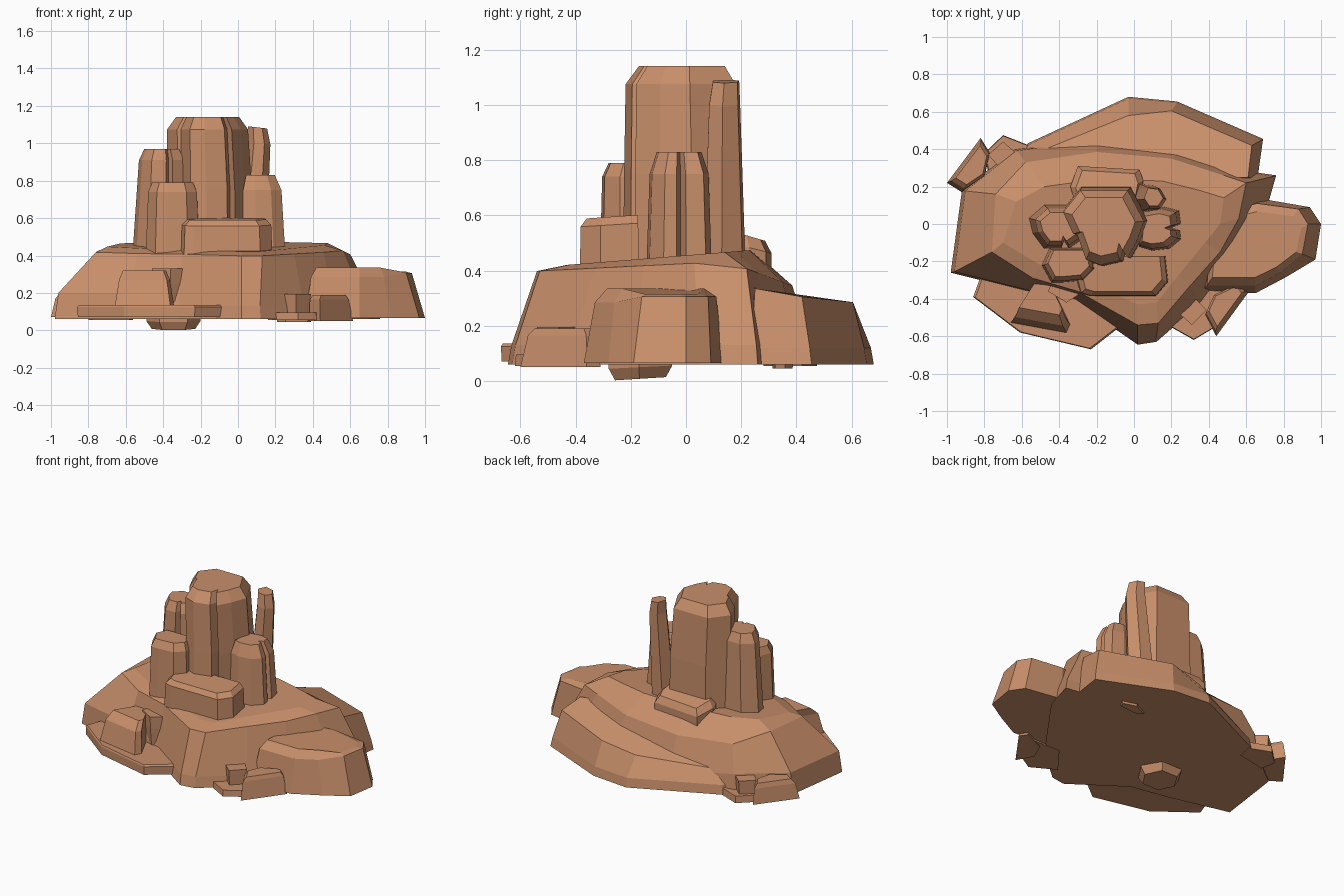
import bpy, bmesh

stone = bpy.data.materials.new("terracotta stone")
stone.diffuse_color = (0.58, 0.275, 0.145, 1)


def loft(name, rings):
    """Skin a stack of equal-length rings of 3D points and cap both ends."""
    bm = bmesh.new()
    vs = [[bm.verts.new(p) for p in r] for r in rings]
    n = len(rings[0])
    for a, b in zip(vs, vs[1:]):
        for i in range(n):
            j = (i + 1) % n
            bm.faces.new((a[i], a[j], b[j], b[i]))
    bm.faces.new(vs[0][::-1])
    bm.faces.new(vs[-1])
    bmesh.ops.recalc_face_normals(bm, faces=bm.faces)
    me = bpy.data.meshes.new(name)
    bm.to_mesh(me)
    bm.free()
    me.materials.append(stone)
    ob = bpy.data.objects.new(name, me)
    bpy.context.collection.objects.link(ob)
    return ob


def rock(name, outline, levels, tilt=(0, 0)):
    """Outline scaled about its middle; levels are (z, scale, dx, dy); tilt slopes all but the foot."""
    xs, ys = [p[0] for p in outline], [p[1] for p in outline]
    cx, cy = (min(xs) + max(xs)) / 2, (min(ys) + max(ys)) / 2
    rings = []
    for k, (z, s, dx, dy) in enumerate(levels):
        t = tilt if k else (0, 0)
        rings.append([(cx + (x - cx) * s + dx, cy + (y - cy) * s + dy,
                       z + (x - cx) * t[0] + (y - cy) * t[1]) for x, y in outline])
    return loft(name, rings)


# Main mesa: foot, shoulder (lower towards the back) and sloping top
foot = [(-.98, -.26), (-.92, .18), (-.64, .40), (-.2, .46), (.3, .42), (.62, .28), (.76, .26),
        (.70, .05), (.52, -.2), (.36, -.42), (.12, -.63), (.02, -.645), (-.32, -.41), (-.58, -.36)]
shoulder = [(-.76, -.15), (-.74, .16), (-.58, .33), (-.2, .385), (.2, .35), (.48, .26), (.60, .22),
            (.56, .03), (.46, -.15), (.30, -.33), (.13, -.53), (.02, -.54), (-.30, -.36), (-.54, -.29)]
top = [(-.70, -.1), (-.63, .12), (-.48, .20), (-.18, .24), (.15, .23), (.35, .18), (.48, .14),
       (.46, .0), (.38, -.1), (.24, -.27), (.12, -.42), (.02, -.43), (-.28, -.30), (-.5, -.22)]
loft("mesa_base", [[(x, y, .06) for x, y in foot],
                   [(x * .98, y * .98, .20 if x < -.5 else .13) for x, y in foot],
                   [(x, y, .425 + .05 * y - .42 * max(0, y - .15)) for x, y in shoulder],
                   [(x, y, .455 + .08 * y) for x, y in top]])

# Wedge-shaped shelf along the back, high at the right end
shelf = [(-.60, .38), (-.57, .43), (-.03, .68), (.23, .655), (.69, .455), (.66, .24), (.2, .1), (-.4, .2)]
shelf_top = [(-.55, .34, .25), (-.50, .39, .20), (-.03, .58, .24), (.20, .605, .285),
             (.63, .42, .305), (.61, .25, .335), (.2, .24, .37), (-.4, .27, .34)]
loft("back_shelf", [[(x, y, .06) for x, y in shelf],
                    [(x * .985, y * .985, .12) for x, y in shelf], shelf_top])

# Rounded lobe on the right
lobe = [(.36, -.36), (.65, -.37), (.82, -.28), (.97, -.19), (1.0, 0), (.94, .09), (.68, .135), (.42, .06)]
lobe_mid = [(.39, -.33), (.65, -.33), (.78, -.26), (.90, -.16), (.93, .0), (.88, .08), (.66, .11), (.42, .05)]
loft("right_lobe", [[(x, y, .065) for x, y in lobe],
                    [(x, y, .285 + .02 * (y > -.2)) for x, y in lobe_mid],
                    [(.63 + (x - .63) * .88, -.11 + (y + .11) * .8, .335 - .02 * (x > .8)) for x, y in lobe_mid]])

# Tall columns; the inward corners are weathered grooves
rock("main_column",
     [(-.375, .07), (-.32, -.05), (-.30, -.05), (-.25, -.19), (-.17, -.22), (-.06, -.195),
      (-.045, -.13), (-.02, -.18), (.03, -.09), (.07, .02), (-.02, .19), (-.28, .19)],
     [(.40, 1.04, 0, 0), (.75, 1.02, 0, 0), (1.075, .97, -.01, -.005), (1.14, .76, -.01, 0)])
rock("left_column",
     [(-.56, .03), (-.54, -.05), (-.48, -.13), (-.39, -.13), (-.375, -.09), (-.35, -.13), (-.28, -.08),
      (-.27, .04), (-.36, .10), (-.48, .10)],
     [(.40, 1.03, 0, 0), (.91, .86, .01, 0), (.97, .66, .01, 0)])
rock("front_left_column",
     [(-.49, -.22), (-.44, -.31), (-.38, -.31), (-.27, -.30), (-.21, -.24), (-.22, -.13), (-.45, -.13)],
     [(.38, 1.03, 0, 0), (.74, .93, 0, 0), (.79, .78, 0, .01)])
rock("right_column",
     [(.02, -.12), (.09, -.14), (.18, -.13), (.24, -.08), (.235, -.035), (.19, -.02), (.24, .0),
      (.23, .07), (.15, .09), (.04, .07)],
     [(.40, 1.03, .01, 0), (.75, .93, 0, 0), (.83, .70, -.01, 0)])
rock("back_right_column",
     [(.03, .13), (.07, .07), (.14, .07), (.18, .13), (.14, .20), (.06, .21)],
     [(.42, 1.08, -.035, 0), (1.0, .80, .008, 0), (1.085, .68, .0, .005)], (-.08, 0))

# Blocks resting at the foot of the columns
rock("front_block",
     [(-.315, -.27), (-.29, -.37), (-.24, -.385), (.12, -.385), (.185, -.31), (.17, -.17), (-.27, -.17)],
     [(.36, 1.0, 0, 0), (.565, .97, 0, 0), (.595, .86, 0, .01)], (0, .06))
rock("back_block",
     [(-.34, .2), (-.30, .31), (.03, .29), (.05, .23), (.03, .13), (-.32, .13)],
     [(.40, 1, 0, 0), (.485, 1, 0, 0), (.53, .85, 0, -.01)], (0, -.25))

# Front-left ledge with its boulders
rock("front_left_ledge",
     [(-.86, -.39), (-.82, -.28), (-.3, -.28), (-.05, -.53), (-.23, -.67), (-.61, -.58)],
     [(.07, .99, 0, 0), (.125, 1, 0, 0), (.135, .97, 0, 0)])
rock("ledge_boulder",
     [(-.66, -.53), (-.52, -.31), (-.44, -.33), (-.34, -.54), (-.36, -.585)],
     [(.12, 1, 0, 0), (.27, .85, .0, .02), (.32, .72, .0, .06)])
rock("ledge_overhang", [(-.46, -.36), (-.36, -.42), (-.27, -.36), (-.30, -.27), (-.42, -.27)],
     [(.12, .75, 0, 0), (.25, .95, 0, 0), (.33, 1, 0, 0)])

# Loose rubble at the front right and the back left
rock("right_rubble_slab", [(.16, -.53), (.32, -.62), (.42, -.56), (.50, -.35), (.3, -.35)],
     [(.055, 1, 0, 0), (.095, .97, 0, 0)])
rock("right_rubble_wedge", [(.38, -.49), (.44, -.60), (.615, -.36), (.58, -.31), (.43, -.38)],
     [(.05, 1, 0, 0), (.165, .88, -.01, .01), (.19, .74, -.01, .015)])
rock("right_rubble_cube", [(.22, -.46), (.31, -.54), (.39, -.46), (.31, -.38)],
     [(.07, .9, 0, 0), (.195, 1, 0, 0)])
rock("left_rubble_shard", [(-1.0, .22), (-.82, .46), (-.77, .38), (-.80, .25), (-.92, .17)],
     [(.07, 1, 0, 0), (.17, .88, .01, 0), (.2, .72, .015, 0)])
rock("left_rubble_slab", [(-.80, .38), (-.70, .475), (-.56, .42), (-.58, .32), (-.78, .28)],
     [(.055, 1, 0, 0), (.10, .96, 0, 0)])
rock("left_rubble_cube", [(-.78, .37), (-.70, .44), (-.62, .37), (-.70, .28)],
     [(.07, .9, 0, 0), (.19, 1, 0, 0)])

# Stubs poking out underneath
rock("under_stub", [(-.49, -.17), (-.42, -.28), (-.27, -.28), (-.20, -.17), (-.27, -.05), (-.42, -.05)],
     [(.08, 1, 0, 0), (.05, 1, 0, 0), (.008, .8, 0, 0)], (0, .05))
rock("under_chip", [(.2, .34), (.25, .31), (.38, .32), (.4, .36), (.3, .39)],
     [(.08, 1, 0, 0), (.045, .9, 0, 0)])
